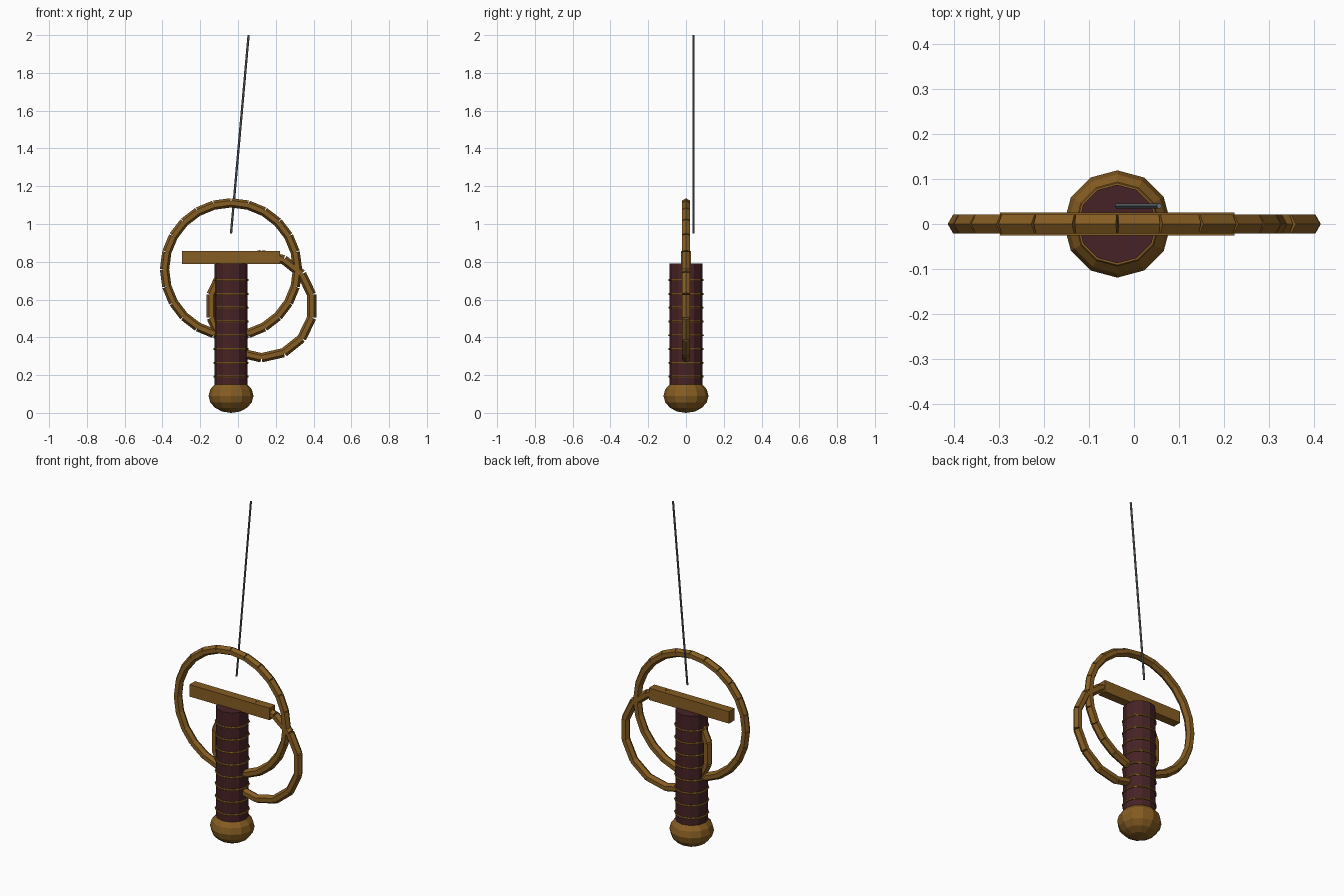
import bpy, bmesh, math
from mathutils import Vector, Matrix

if "Cube" in bpy.data.objects:
    bpy.data.objects.remove(bpy.data.objects["Cube"])

CX = -0.037  # axis of the handle


def material(name, rgb):
    m = bpy.data.materials.new(name)
    m.diffuse_color = (*rgb, 1)
    m.use_nodes = True
    m.node_tree.nodes["Principled BSDF"].inputs["Base Color"].default_value = m.diffuse_color
    return m


brass = material("aged brass", (0.235, 0.108, 0.016))
leather = material("dark red leather", (0.062, 0.016, 0.019))
steel = material("steel grey", (0.13, 0.16, 0.18))


def finish(bm, name, mat):
    me = bpy.data.meshes.new(name)
    bm.to_mesh(me)
    bm.free()
    me.materials.append(mat)
    ob = bpy.data.objects.new(name, me)
    bpy.context.collection.objects.link(ob)
    return ob


def rod(bm, a, b, r, sides, turn=0.0):
    """Straight capped rod from a to b, with a corner on the y axis side."""
    a, b = Vector(a), Vector(b)
    z = (b - a).normalized()
    y = Vector((0, 1, 0))
    if abs(z.y) > 0.9:
        y = Vector((1, 0, 0))
    x = y.cross(z).normalized()
    y = z.cross(x)
    rot = Matrix((x, y, z)).transposed().to_4x4()
    m = (Matrix.Translation((a + b) / 2) @ rot
         @ Matrix.Rotation(math.pi / 2 + turn, 4, 'Z'))
    bmesh.ops.create_cone(bm, cap_ends=True, segments=sides, radius1=r, radius2=r,
                          depth=(b - a).length, matrix=m)


def segmented_ring(name, cx, cz, radius, count, tube):
    """Upright ring made of separate straight hexagonal rods."""
    bm = bmesh.new()
    pts = [(cx + radius * math.sin(2 * math.pi * i / count), 0,
            cz + radius * math.cos(2 * math.pi * i / count)) for i in range(count)]
    for i in range(count):
        rod(bm, pts[i], pts[(i + 1) % count], tube, 6)
    return finish(bm, name, brass)


# Pommel: squashed low-poly ball
bm = bmesh.new()
bmesh.ops.create_uvsphere(bm, u_segments=12, v_segments=8, radius=1,
                          matrix=Matrix.Translation((CX, 0, 0.09))
                          @ Matrix.Diagonal((0.119, 0.119, 0.09, 1)))
finish(bm, "pommel", brass)

# Grip
bm = bmesh.new()
rod(bm, (CX, 0, 0.09), (CX, 0, 0.79), 0.087, 12)
finish(bm, "grip", leather)

# Wire bands around the grip
for k in range(8):
    bpy.ops.mesh.primitive_torus_add(location=(CX, 0, 0.192 + 0.073 * k),
                                     major_segments=12, minor_segments=6,
                                     major_radius=0.088, minor_radius=0.006)
    band = bpy.context.object
    band.name = f"grip_band_{k + 1}"
    band.data.materials.append(brass)

# Crossguard bar
bm = bmesh.new()
bmesh.ops.create_cube(bm, size=1, matrix=Matrix.Translation((CX, 0, 0.822))
                      @ Matrix.Diagonal((0.52, 0.052, 0.07, 1)))
finish(bm, "crossguard", brass)

# Large guard ring and the smaller knuckle ring
segmented_ring("guard_ring", CX, 0.76, 0.352, 24, 0.0245)
segmented_ring("knuckle_ring", 0.124, 0.565, 0.273, 14, 0.0245)

# Thin leaning blade
bm = bmesh.new()
rod(bm, (CX, 0.04, 0.95), (0.056, 0.04, 2.0), 0.006, 6)
finish(bm, "blade", steel)
